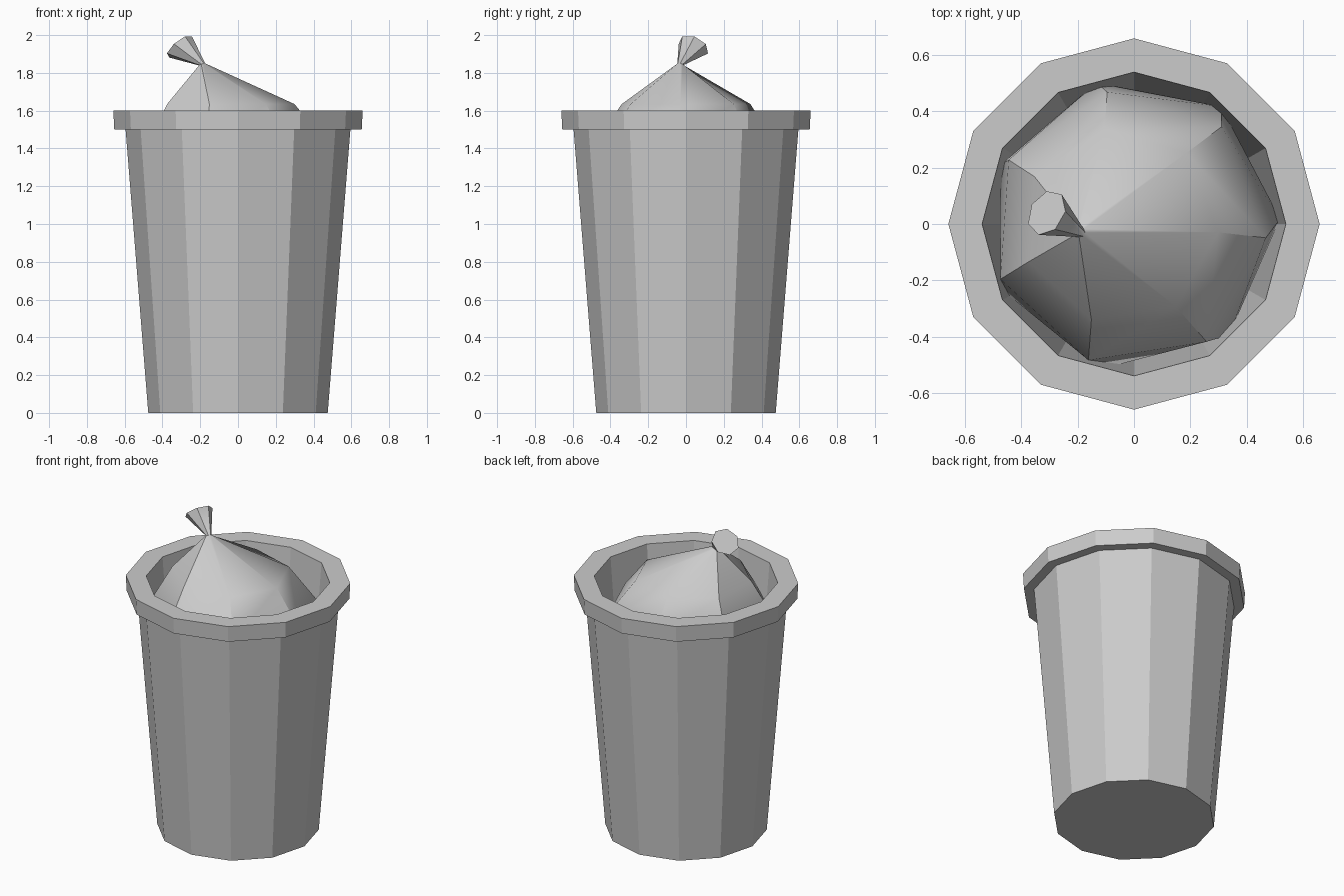
import bpy
import math
from mathutils import Vector

if "Cube" in bpy.data.objects:
    bpy.data.objects.remove(bpy.data.objects["Cube"])


def ring(n, r, centre, start=0.0, normal=(0, 0, 1)):
    """Polygon of n points around a centre, facing along normal."""
    turn = Vector((0, 0, 1)).rotation_difference(Vector(normal))
    c = Vector(centre)
    pts = []
    for i in range(n):
        a = math.radians(start) + 2 * math.pi * i / n
        pts.append(c + turn @ Vector((r * math.cos(a), r * math.sin(a), 0)))
    return pts


def loft(name, rings):
    """Skin consecutive rings and close both ends."""
    n = len(rings[0])
    verts = [p for r in rings for p in r]
    faces = [tuple(reversed(range(n)))]
    for k in range(len(rings) - 1):
        for i in range(n):
            j = (i + 1) % n
            faces.append((k * n + i, k * n + j, (k + 1) * n + j, (k + 1) * n + i))
    top = (len(rings) - 1) * n
    faces.append(tuple(range(top, top + n)))
    mesh = bpy.data.meshes.new(name)
    mesh.from_pydata(verts, [], faces)
    mesh.update()
    obj = bpy.data.objects.new(name, mesh)
    bpy.context.collection.objects.link(obj)
    return obj


# Twelve-sided can: outside wall, rim, then down the inside to the floor
can_profile = [(0.475, 0), (0.595, 1.5), (0.655, 1.5), (0.66, 1.6),
               (0.54, 1.6), (0.42, 0.06)]
loft("trash_can", [ring(12, r, (0, 0, z)) for r, z in can_profile])

# Seven-sided bag, gathered at an off-centre neck
neck = (-0.19, -0.03, 1.845)
flare_dir = (-0.6, 0.35, 0.72)
bag = loft("trash_bag", [
    ring(7, 0.36, (0, 0, 0.7), 4),
    ring(7, 0.52, (0, 0, 1.2), 2),
    ring(7, 0.49, (-0.02, -0.015, 1.43), -4),
    ring(7, 0.35, (-0.05, -0.005, 1.635), -4),
    ring(7, 0.017, neck, -4, (-0.3, 0.18, 0.9)),
    # Flared tip above the tie
    ring(7, 0.085, (-0.31, 0.04, 1.94), -4, flare_dir),
])

# Soft shading on the bag only, keeping its ridges sharp
bpy.context.view_layer.objects.active = bag
bag.select_set(True)
bpy.ops.object.shade_smooth_by_angle(angle=math.radians(30))
